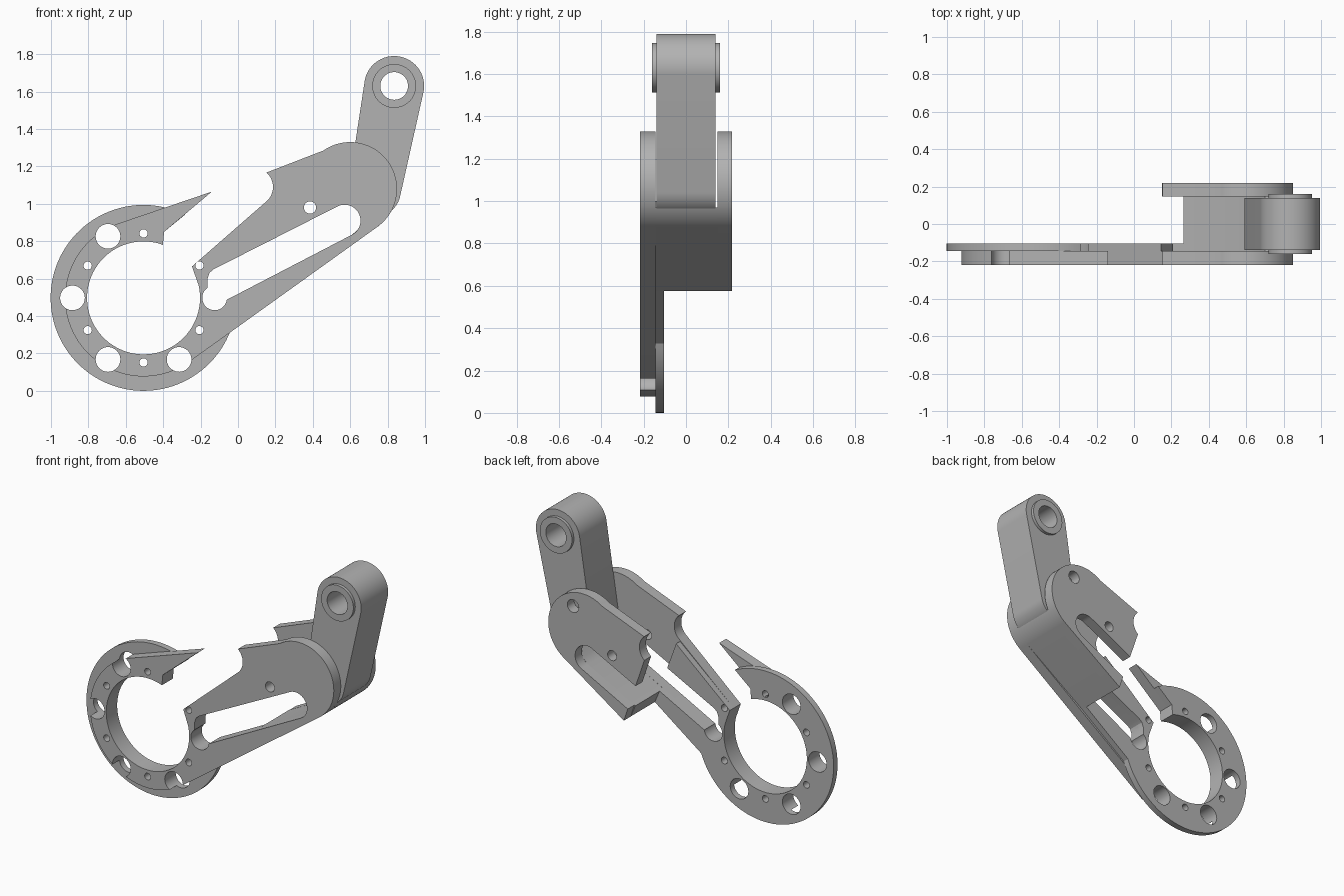
import bpy, bmesh, math

if "Cube" in bpy.data.objects:
    bpy.data.objects.remove(bpy.data.objects["Cube"])

metal = bpy.data.materials.new("mid grey metal")
metal.diffuse_color = (0.45, 0.45, 0.45, 1)
metal.use_nodes = True
metal.node_tree.nodes["Principled BSDF"].inputs["Base Color"].default_value = metal.diffuse_color

RING = (-0.505, 0.497)     # ring centre (x, z)
HINGE = (0.60, 1.08)       # fork end centre
EYE = (0.835, 1.63)        # lever eye centre
ELBOW = (0.73, 1.07)       # lever lower centre


def arc(c, r, a0, a1, n=48):
    """Points along an arc, angles in degrees."""
    return [(c[0] + r * math.cos(math.radians(a0 + (a1 - a0) * i / n)),
             c[1] + r * math.sin(math.radians(a0 + (a1 - a0) * i / n)))
            for i in range(n + 1)]


def prism(name, outline, y0, y1):
    """Extrude an x-z outline along y."""
    bm = bmesh.new()
    front = [bm.verts.new((x, y0, z)) for x, z in outline]
    back = [bm.verts.new((x, y1, z)) for x, z in outline]
    bm.faces.new(front)
    bm.faces.new(back[::-1])
    n = len(outline)
    for i in range(n):
        j = (i + 1) % n
        bm.faces.new((front[i], back[i], back[j], front[j]))
    bmesh.ops.recalc_face_normals(bm, faces=bm.faces)
    me = bpy.data.meshes.new(name)
    bm.to_mesh(me)
    bm.free()
    me.materials.append(metal)
    ob = bpy.data.objects.new(name, me)
    bpy.context.collection.objects.link(ob)
    return ob


def disc(c, r, n=40):
    return arc(c, r, 0, 360, n)[:-1]


def cut(ob, outlines):
    """Cut each outline right through the object."""
    for o in outlines:
        tool = prism("cutter", o, -0.6, 0.6)
        tool.hide_render = True
        mod = ob.modifiers.new("cut", 'BOOLEAN')
        mod.operation = 'DIFFERENCE'
        mod.solver = 'EXACT'
        mod.object = tool
        dg = bpy.context.evaluated_depsgraph_get()
        me = bpy.data.meshes.new_from_object(ob.evaluated_get(dg))
        ob.modifiers.clear()
        ob.data = me
        bpy.data.objects.remove(tool)


def polar(c, r, a):
    return (c[0] + r * math.cos(math.radians(a)), c[1] + r * math.sin(math.radians(a)))


# Shared outline pieces
spike_root = [(-0.40, 0.785), (-0.395, 0.85)]
ring_bore = arc(RING, 0.302, 13, -290, 80)
arm_tip = [(-0.246, 0.665)]
fork_end = arc(HINGE, 0.25, -54, 125)
notch = arc((0.085, 1.09), 0.102, 49, -50, 20)
fork_cut = (0.30, 0.575)

# Shared holes
big_holes = [disc(polar(RING, 0.38, a), 0.066) for a in (0, 120, 180, 240, 300)]
small_holes = [disc(polar(RING, 0.345, a), 0.022, 20) for a in range(30, 390, 60)]
pin_hole = disc((0.385, 0.98), 0.033, 28)
slot = arc((0.57, 0.91), 0.085, -63, 117, 24) + [
    (-0.13, 0.65), (-0.152, 0.632), (-0.163, 0.60), (-0.163, 0.50), (-0.06, 0.487)]

# Front plate: spike, thin ring, arm and front fork cheek in one outline
front = prism("front_plate",
              [(-0.14, 1.065)] + arc(RING, 0.42, 109, 306, 64) + fork_end
              + notch + arm_tip + ring_bore + spike_root[1:], -0.218, -0.145)
cut(front, big_holes + small_holes + [slot, pin_hole])

# Wider ring behind it, with the rear layer of the arm
ring = prism("ring_and_arm_back",
             arc(RING, 0.497, 63.5, 340, 80) + [fork_cut, (0.145, 1.0)]
             + arm_tip + ring_bore + spike_root[1:], -0.145, -0.104)
cut(ring, big_holes + small_holes + [slot])

# Rear fork cheek
cheek = prism("rear_cheek", [fork_cut] + fork_end + notch, 0.148, 0.218)
cut(cheek, [slot, pin_hole, disc((0.67, 1.23), 0.042, 28)])

# Floor joining the two cheeks
prism("fork_floor",
      [fork_cut] + arc(HINGE, 0.25, -54, -26, 16)
      + [(0.70, 0.95), (0.65, 0.87), (0.609, 0.834), (0.265, 0.655)], -0.145, 0.148)

# Lever: hull of two rounded ends, with an eye
lever = prism("lever", arc(EYE, 0.16, -12, 170) + arc(ELBOW, 0.14, 170, 348), -0.14, 0.14)
eye_hole = disc(EYE, 0.074, 48)
cut(lever, [eye_hole])

# Raised collars on both sides of the eye
for side, name in ((-1, "front_collar"), (1, "rear_collar")):
    collar = prism(name, disc(EYE, 0.117, 56), *sorted((side * 0.14, side * 0.16)))
    cut(collar, [eye_hole])

# Smooth round walls, keep edges crisp
for ob in bpy.context.scene.objects:
    ob.select_set(True)
    bpy.context.view_layer.objects.active = ob
bpy.ops.object.shade_smooth_by_angle(angle=math.radians(25))
